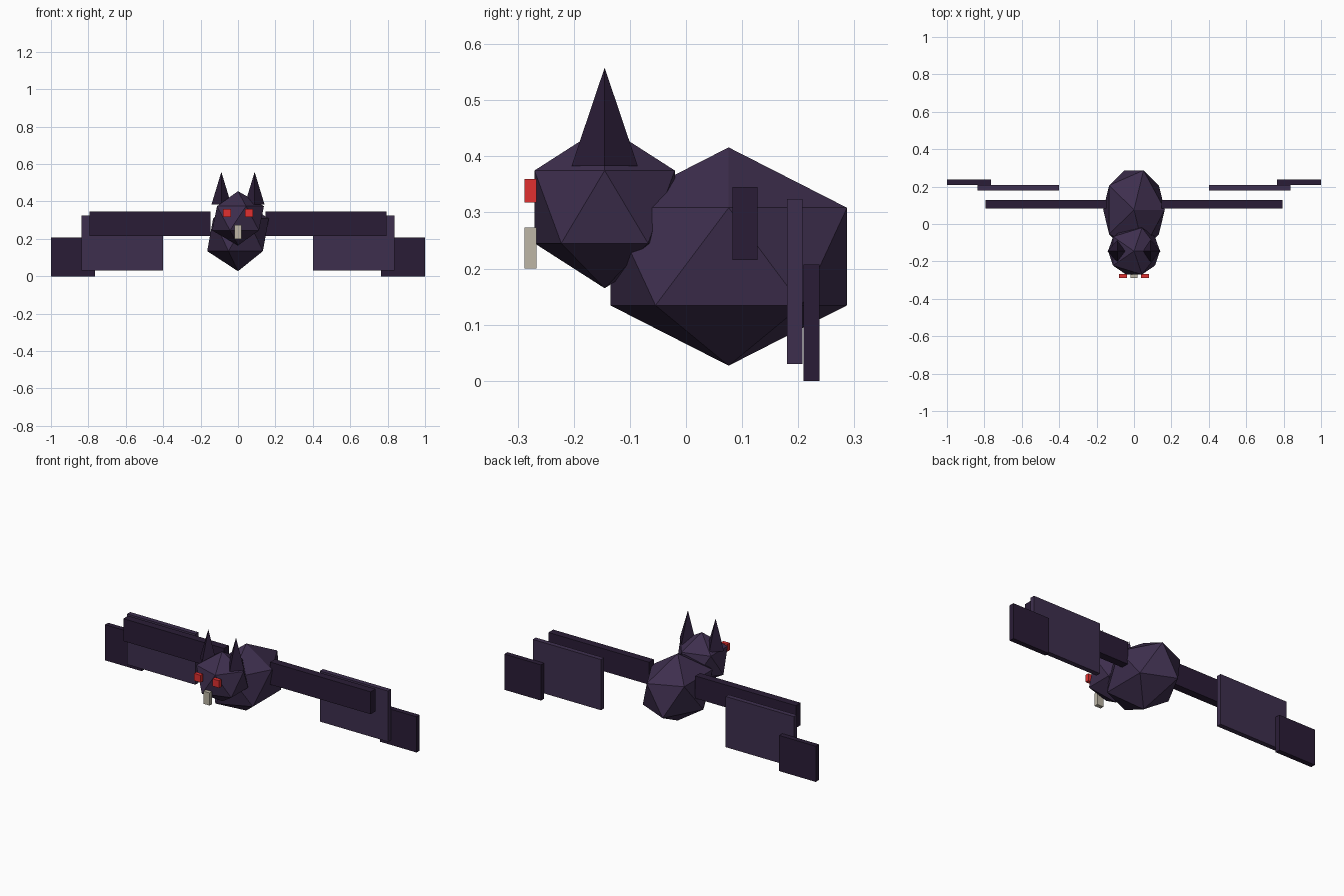
import bpy

if "Cube" in bpy.data.objects:
    bpy.data.objects.remove(bpy.data.objects["Cube"])


def material(name, rgb):
    m = bpy.data.materials.new(name)
    m.diffuse_color = (*rgb, 1)
    m.use_nodes = True
    m.node_tree.nodes["Principled BSDF"].inputs["Base Color"].default_value = m.diffuse_color
    return m


FUR = material("fur", (0.048, 0.028, 0.076))
DARK = material("dark_skin", (0.023, 0.012, 0.037))
RED = material("eye_red", (0.75, 0.03, 0.03))
BONE = material("fang_bone", (0.51, 0.47, 0.38))


def finish(name, mat, scale=None):
    ob = bpy.context.object
    ob.name = name
    ob.data.materials.append(mat)
    if scale:
        ob.scale = scale
        bpy.ops.object.transform_apply(location=False, rotation=False, scale=True)
    return ob


def ball(name, mat, center, radii):
    bpy.ops.mesh.primitive_ico_sphere_add(subdivisions=1, radius=1, location=center)
    return finish(name, mat, radii)


def box(name, mat, x, y, z):
    spans = (x, y, z)
    bpy.ops.mesh.primitive_cube_add(size=1, location=[(a + b) / 2 for a, b in spans])
    return finish(name, mat, [b - a for a, b in spans])


# Body and head: 20-sided balls
ball("body", FUR, (0, 0.076, 0.2215), (0.184, 0.248, 0.1945))
ball("head", FUR, (0, -0.145, 0.31), (0.155, 0.147, 0.145))

# Fang
box("fang", BONE, (-0.02, 0.02), (-0.288, -0.266), (0.2, 0.273))

# Paired parts
for side, s in (("left", -1), ("right", 1)):
    def span(a, b):
        return tuple(sorted((s * a, s * b)))

    # Ear: four-sided spike
    bpy.ops.mesh.primitive_cone_add(vertices=4, radius1=1, radius2=0, depth=0.175,
                                    location=(s * 0.089, -0.145, 0.4705))
    finish(side + "_ear", DARK, (0.053, 0.059, 1))

    box(side + "_eye", RED, span(0.038, 0.08), (-0.288, -0.266), (0.318, 0.36))

    # Wing: arm, membrane and tip
    box(side + "_wing_arm", DARK, span(0.148, 0.794), (0.083, 0.127), (0.215, 0.345))
    box(side + "_wing_membrane", FUR, span(0.4, 0.838), (0.18, 0.208), (0.03, 0.324))
    box(side + "_wing_tip", DARK, span(0.765, 1.0), (0.209, 0.238), (0.0, 0.207))
